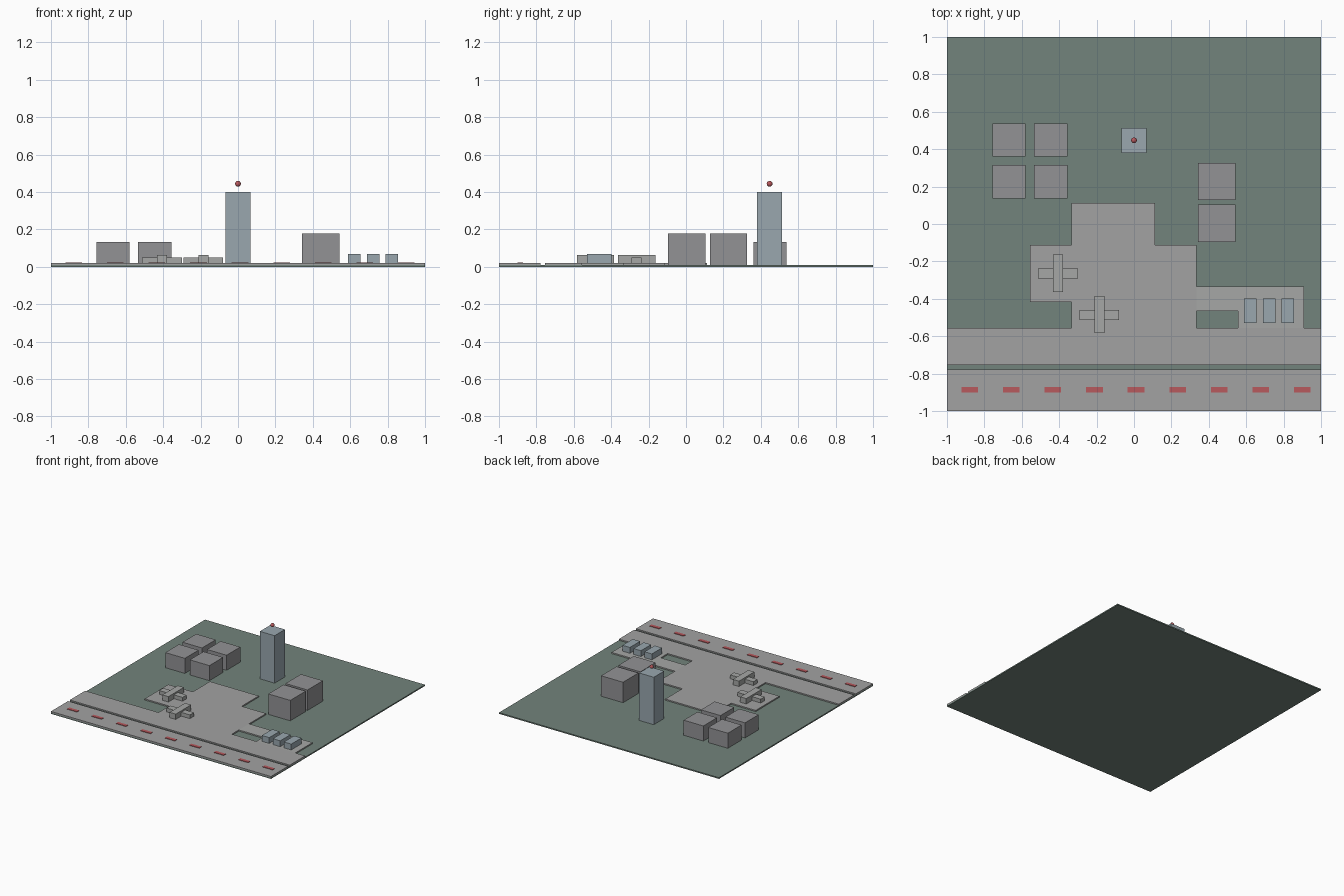
import bpy, bmesh
from mathutils import Matrix, Vector

if "Cube" in bpy.data.objects:
    bpy.data.objects.remove(bpy.data.objects["Cube"])


def material(name, rgb):
    m = bpy.data.materials.new(name)
    m.diffuse_color = (*rgb, 1)
    m.use_nodes = True
    m.node_tree.nodes["Principled BSDF"].inputs["Base Color"].default_value = m.diffuse_color
    return m


GRASS = material("grass", (0.17, 0.23, 0.20))
PAVING = material("paving", (0.36, 0.36, 0.36))
LIGHT = material("light_grey", (0.38, 0.39, 0.38))
BLOCK = material("block_grey", (0.29, 0.29, 0.30))
BLUE = material("blue_grey", (0.32, 0.39, 0.43))
RED = material("red", (0.48, 0.10, 0.11))

GROUND, PAVE = 0.01, 0.02


def finish(bm, name, mat):
    bmesh.ops.recalc_face_normals(bm, faces=bm.faces[:])
    me = bpy.data.meshes.new(name)
    bm.to_mesh(me)
    bm.free()
    me.materials.append(mat)
    ob = bpy.data.objects.new(name, me)
    bpy.context.collection.objects.link(ob)
    return ob


def slab(name, outline, z0, z1, mat):
    """Extrude a flat outline from z0 to z1."""
    bm = bmesh.new()
    face = bm.faces.new([bm.verts.new((x, y, z0)) for x, y in outline])
    new = bmesh.ops.extrude_face_region(bm, geom=[face], use_keep_orig=True)["geom"]
    top = [v for v in new if isinstance(v, bmesh.types.BMVert)]
    bmesh.ops.translate(bm, verts=top, vec=(0, 0, z1 - z0))
    return finish(bm, name, mat)


def box(name, cx, cy, w, d, z0, z1, mat):
    a, b = w / 2, d / 2
    return slab(name, [(cx - a, cy - b), (cx + a, cy - b),
                       (cx + a, cy + b), (cx - a, cy + b)], z0, z1, mat)


# Ground, runway and taxiway
box("ground", 0, 0, 2, 2, 0, GROUND, GRASS)
box("runway", 0, -0.889, 2, 0.222, GROUND, PAVE, PAVING)
box("taxiway", 0, -0.6555, 2, 0.199, GROUND, PAVE, PAVING)

# Stepped apron and the car park with its access road
slab("apron", [(-0.333, -0.556), (0.333, -0.556), (0.333, -0.111), (0.111, -0.111),
               (0.111, 0.111), (-0.333, 0.111), (-0.333, -0.111), (-0.556, -0.111),
               (-0.556, -0.418), (-0.333, -0.418)], GROUND, PAVE, PAVING)
slab("car_park", [(0.333, -0.465), (0.556, -0.465), (0.556, -0.556), (0.91, -0.556),
                  (0.91, -0.333), (0.333, -0.333)], GROUND, PAVE, LIGHT)

# Runway dashes
for i in range(9):
    box(f"runway_dash_{i + 1}", -0.878 + 0.2222 * i, -0.886, 0.089, 0.028,
        PAVE, 0.024, RED)

# Low hangars, two by two
for i, x in enumerate((-0.668, -0.445)):
    for j, y in enumerate((0.226, 0.449)):
        box(f"hangar_{i * 2 + j + 1}", x, y, 0.178, 0.178, GROUND, 0.134, BLOCK)

# Terminal halves
for i, y in enumerate((0.003, 0.227)):
    box(f"terminal_{i + 1}", 0.443, y, 0.2, 0.2, GROUND, 0.178, BLOCK)

# Control tower and its floating beacon
box("control_tower", 0, 0.447, 0.134, 0.134, GROUND, 0.4, BLUE)
bm = bmesh.new()
bmesh.ops.create_uvsphere(bm, u_segments=16, v_segments=8, radius=0.0155,
                          matrix=Matrix.Translation(Vector((0, 0.447, 0.444))))
finish(bm, "beacon", RED)

# Parked planes: fuselage crossed by a lower wing
for i, (x, y) in enumerate(((-0.406, -0.263), (-0.185, -0.484))):
    box(f"plane_fuselage_{i + 1}", x, y, 0.055, 0.2, PAVE, 0.064, LIGHT)
    box(f"plane_wing_{i + 1}", x, y - 0.002, 0.212, 0.052, PAVE, 0.051, LIGHT)

# Parked vehicles
for i in range(3):
    box(f"vehicle_{i + 1}", 0.622 + 0.1 * i, -0.464, 0.067, 0.133, PAVE, 0.068, BLUE)
